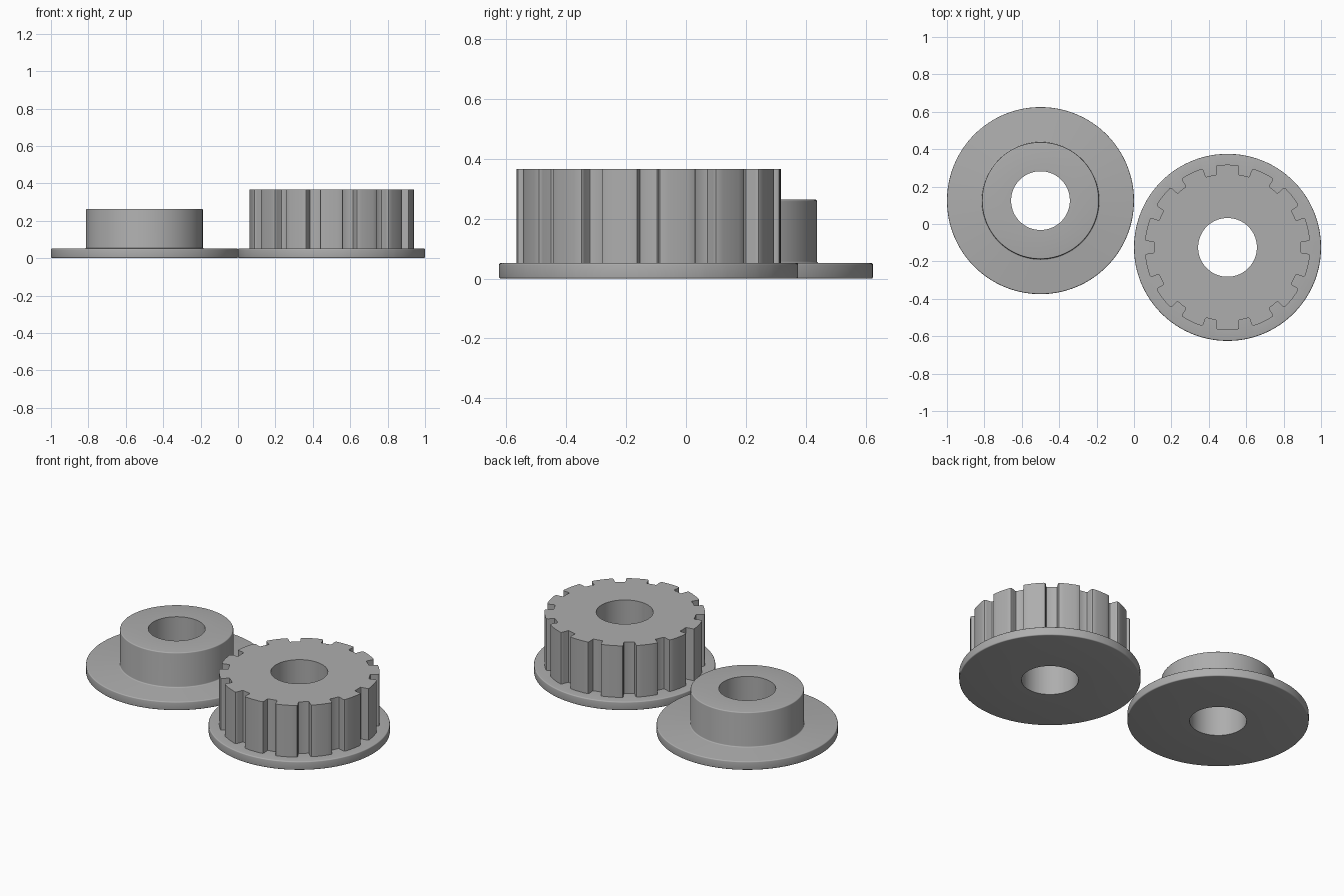
import bpy, bmesh, math

cube = bpy.data.objects.get("Cube")
if cube:
    bpy.data.objects.remove(cube, do_unlink=True)

grey = bpy.data.materials.new("plain_grey")
grey.use_nodes = True
COLOUR = (0.42, 0.42, 0.42, 1)
grey.diffuse_color = COLOUR
grey.node_tree.nodes["Principled BSDF"].inputs["Base Color"].default_value = COLOUR

BORE, RIM, PLATE, EDGE = 0.157, 0.5, 0.052, 0.006
TEETH, TIP, ROOT = 14, 0.442, 0.393


def arc(cr, cz, radius, start, end, steps=4):
    """Quarter-round profile points; angles in degrees."""
    angles = [math.radians(start + (end - start) * i / steps) for i in range(steps + 1)]
    return [(cr + radius * math.cos(a), cz + radius * math.sin(a)) for a in angles]


def spin(name, section, outline, location):
    """Sweep a closed section around z; a radius of None follows the outline."""
    bm = bmesh.new()
    rings = []
    for radius, z in section:
        ring = []
        for angle, tooth_r in outline:
            r = tooth_r if radius is None else radius
            ring.append(bm.verts.new((r * math.cos(angle), r * math.sin(angle), z)))
        rings.append(ring)
    count = len(outline)
    for k, low in enumerate(rings):
        high = rings[(k + 1) % len(rings)]
        for i in range(count):
            j = (i + 1) % count
            bm.faces.new((low[i], low[j], high[j], high[i]))
    bmesh.ops.recalc_face_normals(bm, faces=bm.faces)
    mesh = bpy.data.meshes.new(name)
    bm.to_mesh(mesh)
    bm.free()
    mesh.materials.append(grey)
    obj = bpy.data.objects.new(name, mesh)
    obj.location = location
    bpy.context.collection.objects.link(obj)
    bpy.ops.object.select_all(action='DESELECT')
    obj.select_set(True)
    bpy.context.view_layer.objects.active = obj
    bpy.ops.object.shade_smooth_by_angle(angle=math.radians(32))
    return obj


# Rounded-edge flange section, shared by both parts
flange = [(BORE, 0)]
flange += arc(RIM - EDGE, EDGE, EDGE, -90, 0)
flange += arc(RIM - EDGE, PLATE - EDGE, EDGE, 0, 90)

# Plain flange with a stepped hub
HUB, HUB_TOP = 0.3125, 0.264
hub = arc(HUB + EDGE, PLATE + EDGE, EDGE, 270, 180)
hub += arc(HUB - EDGE, HUB_TOP - EDGE, EDGE, 0, 90)
hub.append((BORE, HUB_TOP))
circle = [(math.tau * i / 128, 0) for i in range(128)]
spin("hub_flange", flange + hub, circle, (-0.5, 0.125, 0))

# Half of one groove: floor, rounded corner, wall, rounded tooth tip
half = [(0.064, ROOT), (0.072, ROOT + 0.002), (0.076, ROOT + 0.008),
        (0.078, TIP - 0.015), (0.081, TIP - 0.008), (0.088, TIP - 0.002), (0.1, TIP)]
pitch = math.tau / TEETH
land = pitch - 2 * half[-1][0]
groove = [(-a, r) for a, r in reversed(half)] + [(0, ROOT)] + half
groove += [(half[-1][0] + land * i / 5, TIP) for i in range(1, 5)]
teeth = [(a + n * pitch, r) for n in range(TEETH) for a, r in groove]

# Toothed drum on its own flange
PULLEY_TOP = 0.366
drum = [(None, PLATE), (None, PULLEY_TOP), (BORE, PULLEY_TOP)]
spin("toothed_pulley", flange + drum, teeth, (0.5, -0.125, 0))
